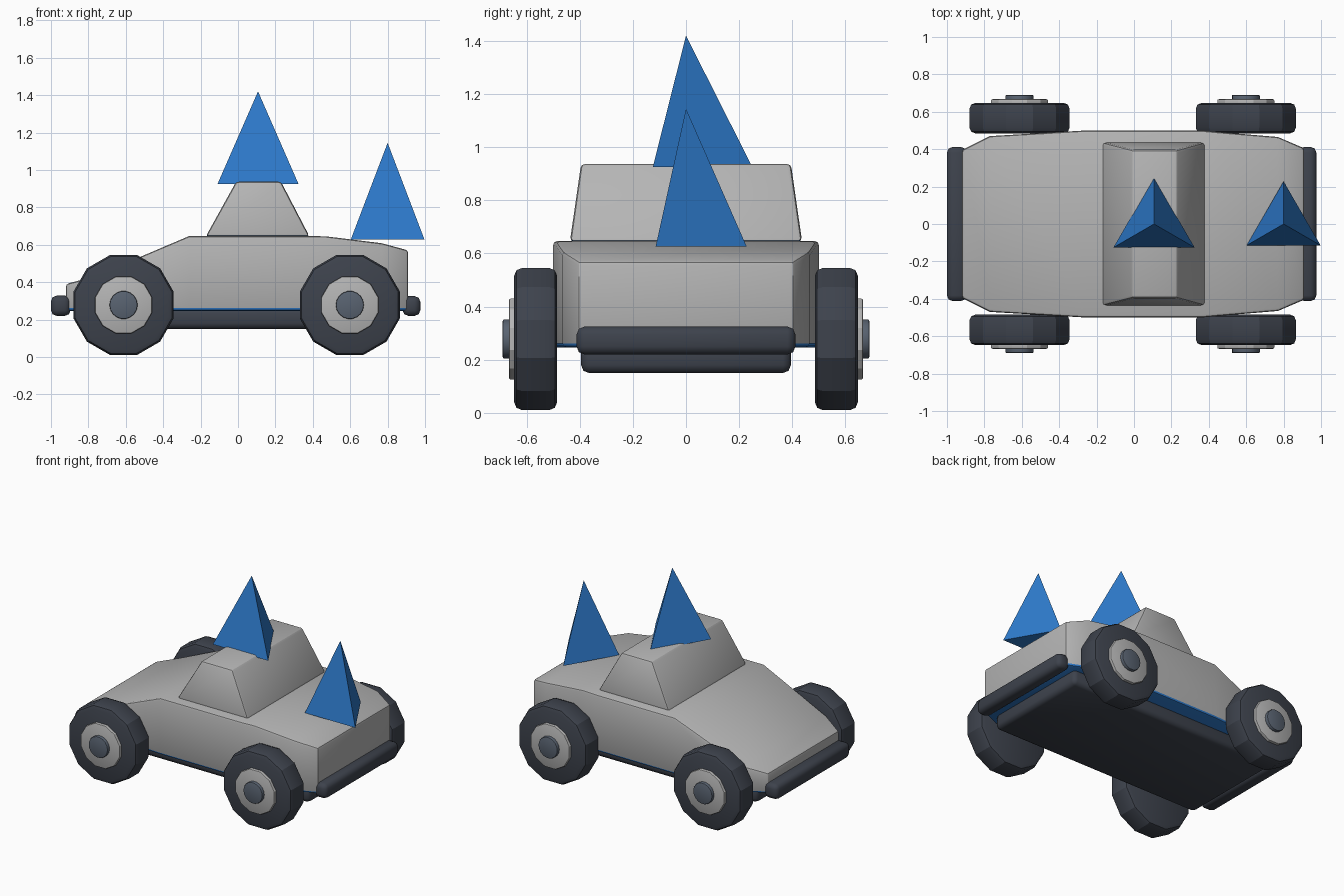
import bpy, bmesh, math
from mathutils import Matrix

if "Cube" in bpy.data.objects:
    bpy.data.objects.remove(bpy.data.objects["Cube"])


def material(name, rgb):
    m = bpy.data.materials.new(name)
    m.diffuse_color = (*rgb, 1)
    m.use_nodes = True
    m.node_tree.nodes["Principled BSDF"].inputs["Base Color"].default_value = m.diffuse_color
    return m


GREY = material("body grey", (0.46, 0.46, 0.46))
BLUE = material("bright blue", (0.027, 0.195, 0.60))
DARK = material("rubber dark", (0.047, 0.055, 0.073))
SLATE = material("hub slate", (0.10, 0.125, 0.165))


def finish(bm, name, mats, smooth=True, under=None, angle=50):
    """Turn a bmesh into an object; faces pointing down use the second material."""
    bmesh.ops.recalc_face_normals(bm, faces=bm.faces[:])
    bm.normal_update()
    if under is not None:
        for f in bm.faces:
            if f.normal.z < under:
                f.material_index = 1
    me = bpy.data.meshes.new(name)
    bm.to_mesh(me)
    bm.free()
    for m in mats:
        me.materials.append(m)
    ob = bpy.data.objects.new(name, me)
    bpy.context.collection.objects.link(ob)
    if smooth:
        bpy.ops.object.select_all(action='DESELECT')
        bpy.context.view_layer.objects.active = ob
        ob.select_set(True)
        bpy.ops.object.shade_smooth_by_angle(angle=math.radians(angle))
    return ob


def bevel_sharp(bm, width, segments, limit=40):
    bmesh.ops.recalc_face_normals(bm, faces=bm.faces[:])
    edges = [e for e in bm.edges if e.calc_face_angle(0) > math.radians(limit)]
    bmesh.ops.bevel(bm, geom=edges, offset=width, segments=segments,
                    profile=0.5, affect='EDGES')


def loft(rings):
    """Closed skin through rings of equal point count."""
    bm = bmesh.new()
    vs = [[bm.verts.new(p) for p in r] for r in rings]
    n = len(vs[0])
    for a, b in zip(vs, vs[1:]):
        for i in range(n):
            j = (i + 1) % n
            bm.faces.new((a[i], a[j], b[j], b[i]))
    bm.faces.new(vs[0])
    bm.faces.new(vs[-1])
    return bm


def bar(name, x0, x1, half_y, z0, z1, width):
    rings = [[(x, -half_y, z0), (x, half_y, z0), (x, half_y, z1), (x, -half_y, z1)]
             for x in (x0, x1)]
    bm = loft(rings)
    bevel_sharp(bm, width, 2)
    return finish(bm, name, [DARK])


def disc(name, x, z, side, y0, y1, radius, sides, width, mat):
    """Bevelled cylinder along y with a flat side on top."""
    bm = bmesh.new()
    place = (Matrix.Translation((x, side * (y0 + y1) / 2, z))
             @ Matrix.Rotation(math.radians(90), 4, 'X')
             @ Matrix.Rotation(math.pi / sides, 4, 'Z'))
    bmesh.ops.create_cone(bm, cap_ends=True, segments=sides, radius1=radius,
                          radius2=radius, depth=y1 - y0, matrix=place)
    bevel_sharp(bm, width, 2)
    return finish(bm, name, [mat], angle=25)


# Body: cross-sections along the length (x, half width, roof height)
sections = [(-0.92, 0.395, 0.39), (-0.77, 0.47, 0.43), (-0.26, 0.50, 0.647),
            (0.36, 0.50, 0.647), (0.47, 0.49, 0.645), (0.77, 0.465, 0.608),
            (0.91, 0.405, 0.57)]
body = loft([[(x, -w, 0.247), (x, w, 0.247), (x, w, h), (x, -w, h)]
             for x, w, h in sections])
bevel_sharp(body, 0.015, 2)
finish(body, "body", [GREY, BLUE], under=-0.35, angle=30)

# Cabin: tapered block with a blue underside
cabin = loft([[(-0.172, -w0, 0.645), (0.382, -w0, 0.645), (0.382, w0, 0.645), (-0.172, w0, 0.645)]
              if z == 0 else
              [(-0.01, -0.395, 0.937), (0.23, -0.395, 0.937), (0.23, 0.395, 0.937), (-0.01, 0.395, 0.937)]
              for z, w0 in ((0, 0.437), (1, 0.395))])
bevel_sharp(cabin, 0.015, 2)
finish(cabin, "cabin", [GREY, BLUE], under=-0.35, angle=30)

# Underbody and bumpers
bar("underbody", -0.83, 0.83, 0.395, 0.15, 0.262, 0.03)
bar("front_bumper", -1.0, -0.895, 0.412, 0.22, 0.328, 0.03)
bar("rear_bumper", 0.88, 0.975, 0.412, 0.22, 0.325, 0.03)

# Wheels with caps and hubs
for end, x in (("front", -0.612), ("rear", 0.598)):
    for label, side in (("right", -1), ("left", 1)):
        tag = f"{end}_{label}"
        disc("tyre_" + tag, x, 0.278, side, 0.485, 0.647, 0.277, 12, 0.03, DARK)
        disc("wheel_cap_" + tag, x, 0.278, side, 0.63, 0.667, 0.158, 12, 0.008, GREY)
        disc("hub_" + tag, x, 0.278, side, 0.64, 0.69, 0.075, 18, 0.006, SLATE)

# Three-sided roof and tail spikes
for name, x, z0, z1, r in (("roof_spike", 0.107, 0.925, 1.42, 0.25),
                           ("tail_spike", 0.80, 0.627, 1.145, 0.228)):
    bm = bmesh.new()
    base = [bm.verts.new((x + r * math.sin(a), r * math.cos(a), z0))
            for a in (0, math.tau / 3, 2 * math.tau / 3)]
    tip = bm.verts.new((x, 0, z1))
    bm.faces.new(base)
    for i in range(3):
        bm.faces.new((base[i], base[(i + 1) % 3], tip))
    finish(bm, name, [BLUE], smooth=False)
